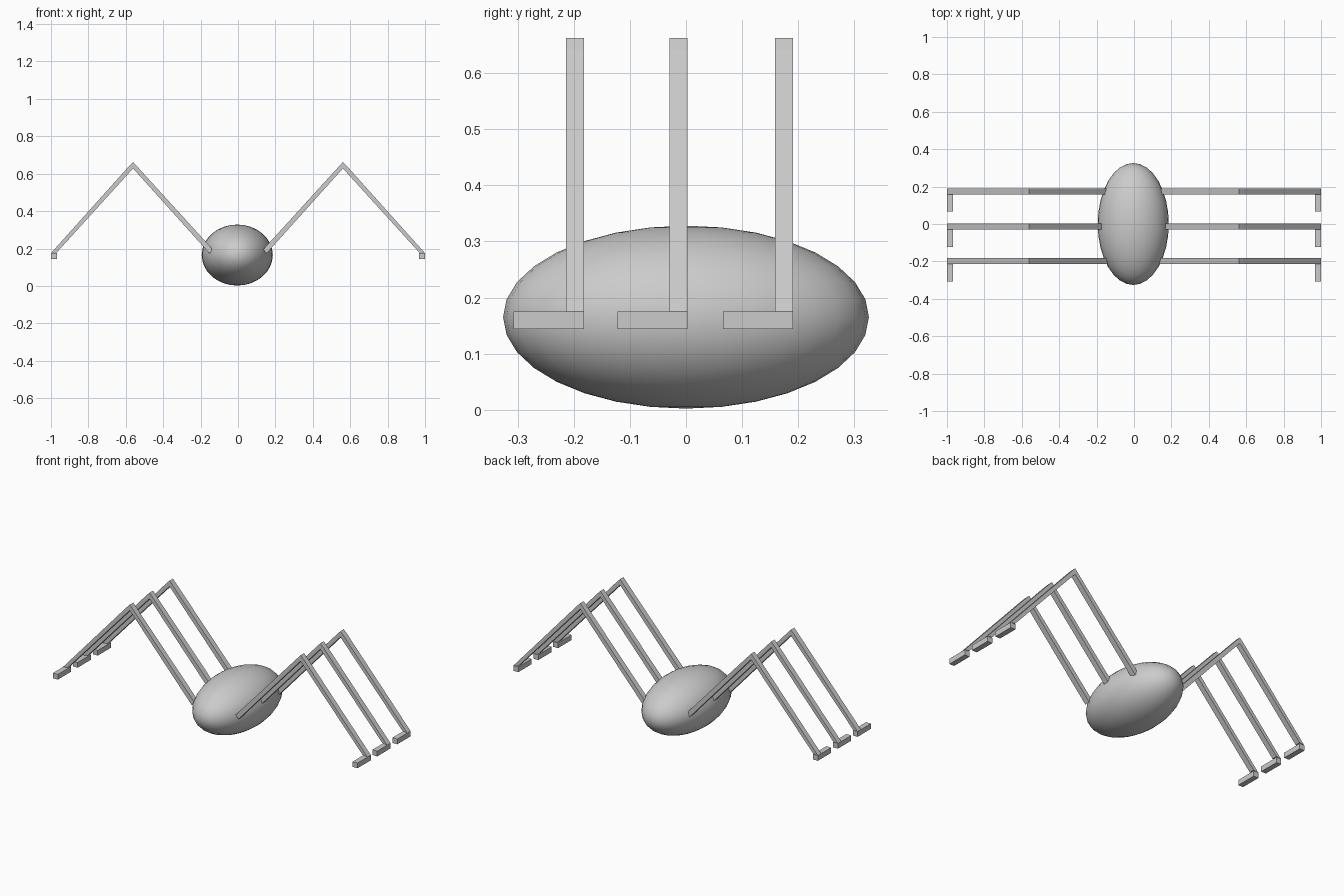
import bpy, bmesh

if "Cube" in bpy.data.objects:
    bpy.data.objects.remove(bpy.data.objects["Cube"])

def extrude_profile(name, pts, y0, y1):
    # solid from an XZ outline, stretched along Y
    bm = bmesh.new()
    face = bm.faces.new([bm.verts.new((x, y0, z)) for x, z in pts])
    ext = bmesh.ops.extrude_face_region(bm, geom=[face])
    moved = [g for g in ext["geom"] if isinstance(g, bmesh.types.BMVert)]
    bmesh.ops.translate(bm, verts=moved, vec=(0, y1 - y0, 0))
    bmesh.ops.recalc_face_normals(bm, faces=bm.faces)
    mesh = bpy.data.meshes.new(name)
    bm.to_mesh(mesh)
    bm.free()
    ob = bpy.data.objects.new(name, mesh)
    bpy.context.collection.objects.link(ob)
    return ob

# egg-shaped body
bpy.ops.mesh.primitive_uv_sphere_add(segments=32, ring_count=16, location=(-0.004, 0, 0.165))
body = bpy.context.object
body.name = "body"
body.scale = (0.19, 0.326, 0.163)
bpy.ops.object.transform_apply(location=False, rotation=False, scale=True)
bpy.ops.object.shade_smooth()

# bent leg outline: body end, knee, ankle
LEG = [(0.135, 0.195), (0.561, 0.6625), (0.582, 0.641), (1.0, 0.175),
       (0.968, 0.18), (0.561, 0.628), (0.152, 0.173)]
FOOT = [(0.968, 0.144), (1.0, 0.144), (1.0, 0.175), (0.968, 0.175)]

# three legs with forward-pointing feet on each side
for place, y in (("front", -0.182), ("middle", 0.003), ("rear", 0.191)):
    for side, s in (("right", 1), ("left", -1)):
        extrude_profile(f"{place}_{side}_leg", [(s * x, z) for x, z in LEG], y - 0.032, y)
        extrude_profile(f"{place}_{side}_foot", [(s * x, z) for x, z in FOOT], y - 0.125, y)
